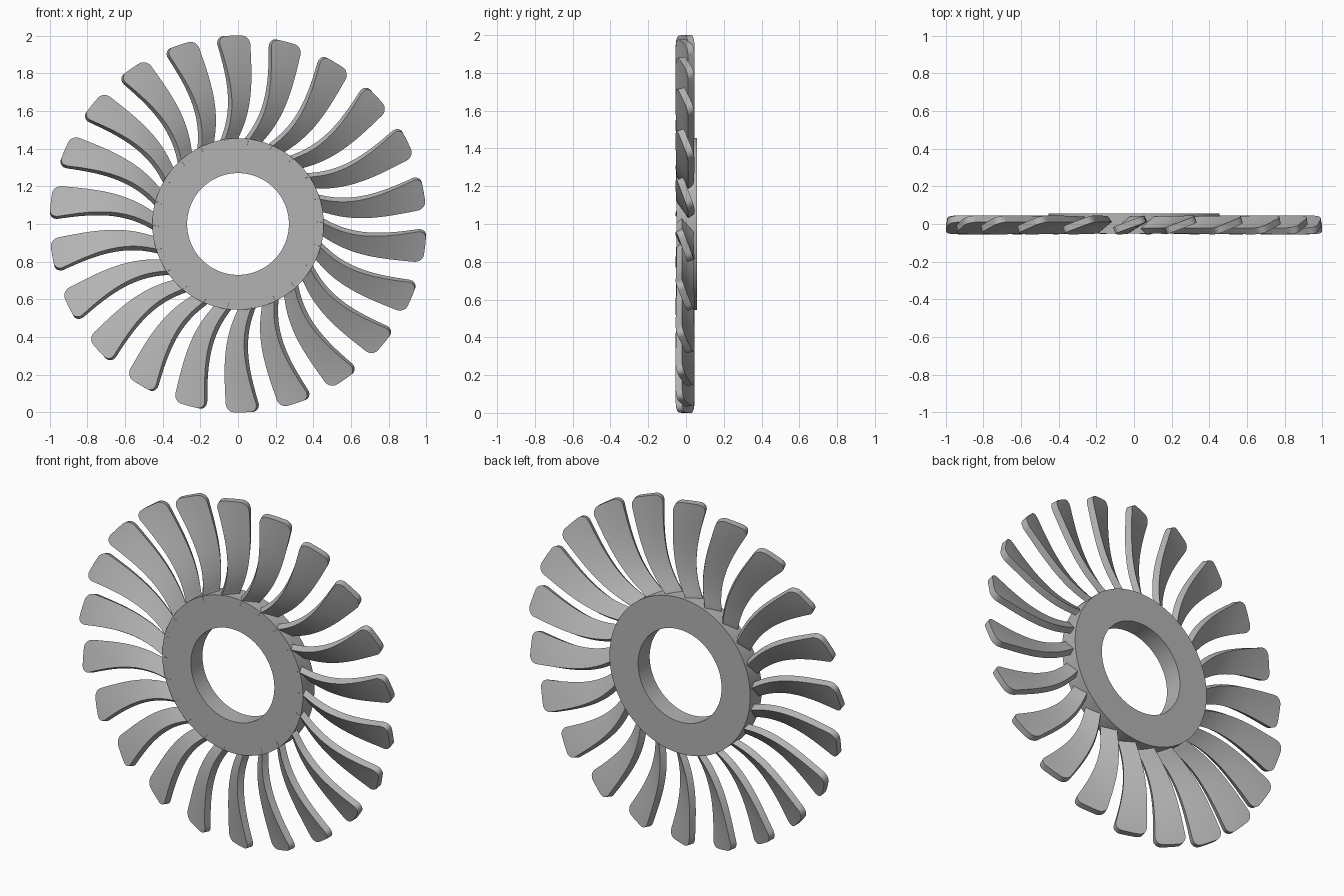
import bpy, bmesh, math
from mathutils import Matrix, Vector

if "Cube" in bpy.data.objects:
    bpy.data.objects.remove(bpy.data.objects["Cube"])

BLADES = 22
THICK = 0.037
R_ROOT, R_TIP, CORNER = 0.42, 1.0, 0.045

steel = bpy.data.materials.new("grey metal")
steel.use_nodes = True
grey = (0.45, 0.45, 0.45, 1)
steel.diffuse_color = grey
steel.node_tree.nodes["Principled BSDF"].inputs["Base Color"].default_value = grey


def finish(bm, name):
    bmesh.ops.recalc_face_normals(bm, faces=bm.faces)
    mesh = bpy.data.meshes.new(name)
    bm.to_mesh(mesh)
    bm.free()
    mesh.materials.append(steel)
    return mesh


def place(mesh, name, angle=0):
    ob = bpy.data.objects.new(name, mesh)
    bpy.context.collection.objects.link(ob)
    ob.location = (0, 0, 1)
    ob.rotation_euler = (0, angle, 0)
    return ob


def hub_ring():
    # rectangular section spun about the y axis
    bm = bmesh.new()
    section = [(0.27, -0.05), (0.455, -0.05), (0.455, 0.057), (0.27, 0.057)]
    verts = [bm.verts.new((r, y, 0)) for r, y in section]
    edges = [bm.edges.new((verts[i], verts[i - 1])) for i in range(4)]
    bmesh.ops.spin(bm, geom=verts + edges, cent=(0, 0, 0), axis=(0, 1, 0),
                   angle=math.tau, steps=96, use_merge=True)
    bmesh.ops.remove_doubles(bm, verts=bm.verts, dist=1e-5)
    return finish(bm, "hub_ring")


def blade_section(r):
    # thick chord line, pitched more steeply at the root, with rounded tip corners
    u = max(0, (r - 0.45) / 0.55)
    pitch = math.radians(42 - 22 * u)
    mid = -0.049 + 0.27 * u - 0.39 * u ** 2 + 0.14 * u ** 3
    width = 0.095 + 0.09 * u ** 1.5
    half = (width - THICK * math.sin(pitch)) / math.cos(pitch) / 2
    over = max(0, r - (R_TIP - CORNER))
    half -= CORNER - math.sqrt(max(0, CORNER ** 2 - over ** 2))
    chord = Vector((math.cos(pitch), math.sin(pitch)))
    normal = Vector((-chord.y, chord.x))
    cuts = 4
    line = [half * (2 * i / cuts - 1) for i in range(cuts + 1)]
    loop = [chord * c - normal * THICK / 2 for c in line]
    loop += [chord * c + normal * THICK / 2 for c in reversed(line)]
    points = []
    for p in loop:
        x = p.x + mid
        points.append((x, p.y - 0.005, math.sqrt(r * r - x * x)))
    return points


def blade():
    bm = bmesh.new()
    body, tip = 20, 8
    radii = [R_ROOT + (R_TIP - CORNER - R_ROOT) * i / body for i in range(body)]
    radii += [R_TIP - CORNER + CORNER * math.sin(math.pi / 2 * i / tip)
              for i in range(tip + 1)]
    rings = [[bm.verts.new(p) for p in blade_section(r)] for r in radii]
    n = len(rings[0])
    for a, b in zip(rings, rings[1:]):
        for i in range(n):
            j = (i + 1) % n
            bm.faces.new((a[i], a[j], b[j], b[i]))
    # end caps as strips between the two long sides
    for ring in (rings[0], rings[-1]):
        for i in range(n // 2 - 1):
            bm.faces.new((ring[i], ring[i + 1], ring[n - 2 - i], ring[n - 1 - i]))
    return finish(bm, "blade")


parts = [place(hub_ring(), "hub_ring")]
blade_mesh = blade()
for k in range(BLADES):
    parts.append(place(blade_mesh, f"blade_{k + 1}", math.tau * k / BLADES))

# smooth surfaces, sharp rims
bpy.ops.object.select_all(action="DESELECT")
for ob in parts[:2]:
    ob.select_set(True)
bpy.context.view_layer.objects.active = parts[0]
bpy.ops.object.shade_smooth_by_angle(angle=math.radians(35))
